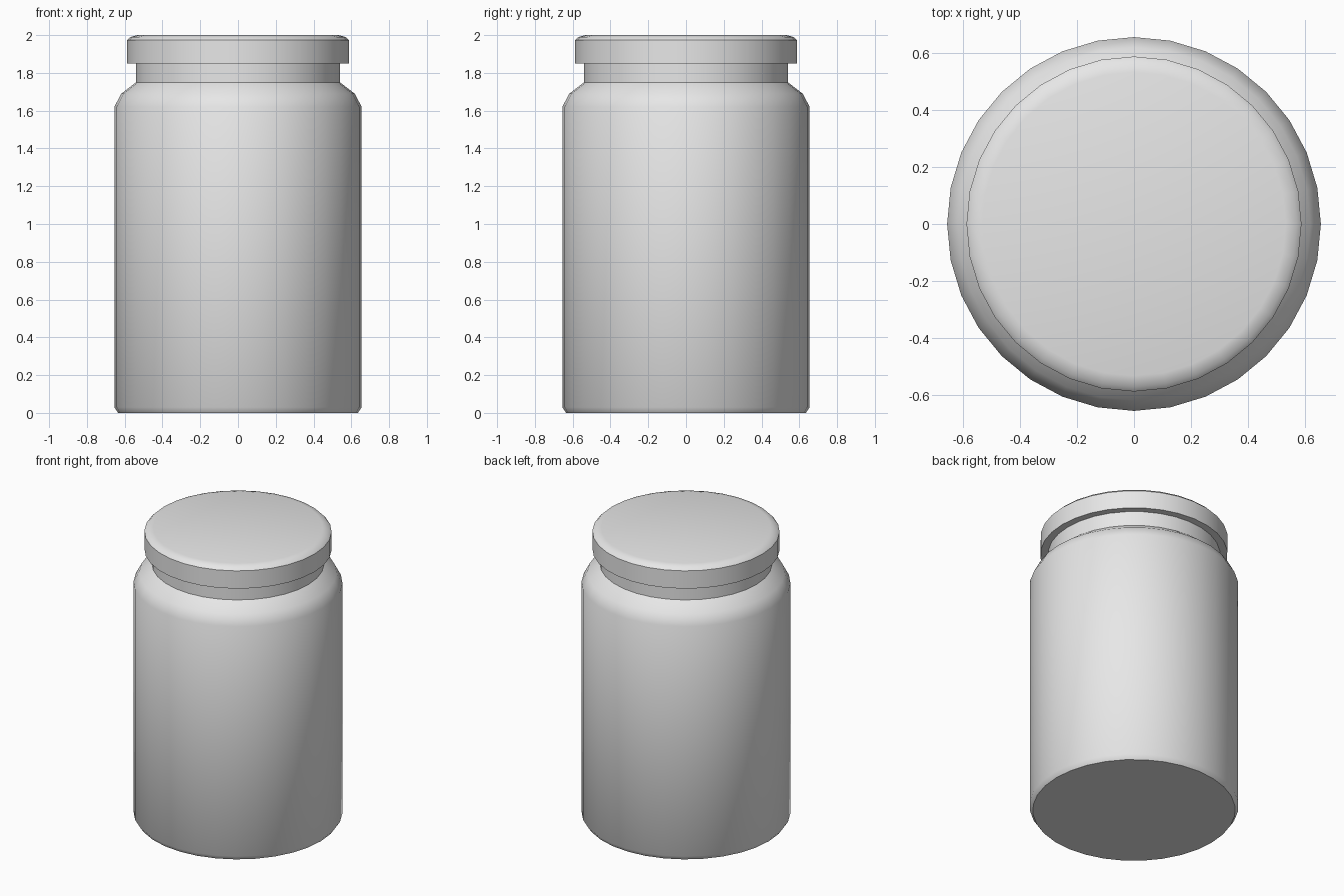
import bpy
import bmesh
import math

SIDES = 32

cube = bpy.data.objects.get("Cube")
if cube:
    bpy.data.objects.remove(cube, do_unlink=True)

grey = bpy.data.materials.new("plain_grey")
grey.use_nodes = True
grey.diffuse_color = (0.8, 0.8, 0.8, 1)
grey.node_tree.nodes["Principled BSDF"].inputs["Base Color"].default_value = (0.8, 0.8, 0.8, 1)


def lathe(name, profile):
    """Turn a bottom-to-top list of (radius, height) into a capped solid."""
    bm = bmesh.new()
    rings = []
    for radius, z in profile:
        angles = [math.tau * i / SIDES for i in range(SIDES)]
        rings.append([bm.verts.new((radius * math.cos(a), radius * math.sin(a), z))
                      for a in angles])
    for low, high in zip(rings, rings[1:]):
        for i in range(SIDES):
            j = (i + 1) % SIDES
            bm.faces.new((low[i], low[j], high[j], high[i]))
    bm.faces.new(rings[0][::-1])
    bm.faces.new(rings[-1])
    mesh = bpy.data.meshes.new(name)
    bm.to_mesh(mesh)
    bm.free()
    mesh.materials.append(grey)
    obj = bpy.data.objects.new(name, mesh)
    bpy.context.collection.objects.link(obj)
    bpy.ops.object.select_all(action="DESELECT")
    obj.select_set(True)
    bpy.context.view_layer.objects.active = obj
    bpy.ops.object.shade_smooth_by_angle(angle=math.radians(35))
    return obj


# Jar: chamfered base, straight wall, rounded shoulder, neck
lathe("jar_body", [(0.635, 0), (0.655, 0.03), (0.655, 1.62), (0.618, 1.69),
                   (0.54, 1.75), (0.54, 1.86)])

# Lid: overhanging cap with a softened top rim
lathe("lid", [(0.587, 1.85), (0.587, 1.973), (0.57, 1.99), (0.532, 2.0)])
